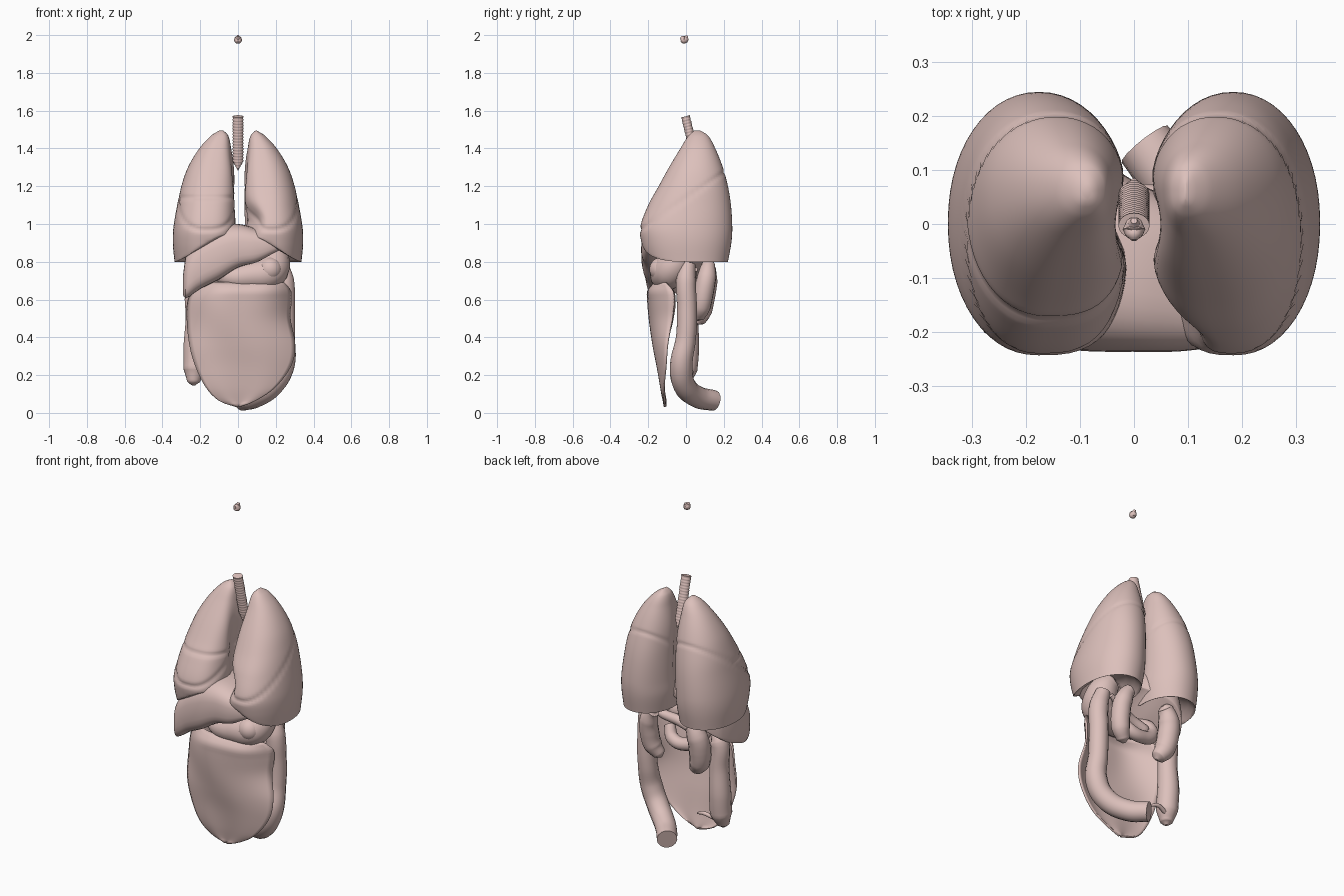
import bpy, bmesh, math
from mathutils import Vector

if "Cube" in bpy.data.objects:
    bpy.data.objects.remove(bpy.data.objects["Cube"])

flesh = bpy.data.materials.new("flesh")
flesh.diffuse_color = (.72, .53, .5, 1)
flesh.use_nodes = True
flesh.node_tree.nodes["Principled BSDF"].inputs["Base Color"].default_value = flesh.diffuse_color


def keyed(keys, t):
    """Smoothly interpolate rows (t, a, b, ...) sorted by rising t."""
    t = max(keys[0][0], min(keys[-1][0], t))
    i = 0
    while i < len(keys) - 2 and t > keys[i + 1][0]:
        i += 1
    p0, p1, p2, p3 = (keys[max(0, min(len(keys) - 1, i + k))] for k in (-1, 0, 1, 2))
    h = p2[0] - p1[0]
    u = (t - p1[0]) / h
    out = []
    for a, b, c, d in zip(p0[1:], p1[1:], p2[1:], p3[1:]):
        m1 = (c - a) / (p2[0] - p0[0]) * h
        m2 = (d - b) / (p3[0] - p1[0]) * h
        out.append((2*u**3 - 3*u*u + 1)*b + (u**3 - 2*u*u + u)*m1
                   + (3*u*u - 2*u**3)*c + (u**3 - u*u)*m2)
    return out


def finish(ob, angle=50):
    bpy.ops.object.select_all(action='DESELECT')
    ob.select_set(True)
    bpy.context.view_layer.objects.active = ob
    if ob.type == 'CURVE':
        bpy.ops.object.convert(target='MESH')
        ob = bpy.context.object
    ob.data.materials.clear()
    ob.data.materials.append(flesh)
    bpy.ops.object.shade_smooth_by_angle(angle=math.radians(angle))
    return ob


def mesh_object(name, bm):
    bmesh.ops.remove_doubles(bm, verts=bm.verts[:], dist=0.0002)
    bmesh.ops.recalc_face_normals(bm, faces=bm.faces[:])
    me = bpy.data.meshes.new(name)
    bm.to_mesh(me)
    bm.free()
    ob = bpy.data.objects.new(name, me)
    bpy.context.collection.objects.link(ob)
    return ob


def loft(name, rings, closed=True, caps=True):
    bm = bmesh.new()
    rows = [[bm.verts.new(p) for p in r] for r in rings]
    n = len(rows[0])
    for a, b in zip(rows, rows[1:]):
        for i in range(n if closed else n - 1):
            j = (i + 1) % n
            bm.faces.new((a[i], a[j], b[j], b[i]))
    if caps:
        bm.faces.new(rows[0])
        bm.faces.new(rows[-1])
    return mesh_object(name, bm)


def tube(name, pts):
    """Organic tube through (x, y, z, radius) points."""
    cu = bpy.data.curves.new(name, 'CURVE')
    cu.dimensions = '3D'
    cu.bevel_depth = 1.0
    cu.bevel_resolution = 5
    cu.resolution_u = 8
    cu.use_fill_caps = True
    sp = cu.splines.new('BEZIER')
    sp.bezier_points.add(len(pts) - 1)
    for bp, p in zip(sp.bezier_points, pts):
        bp.co, bp.radius = p[:3], p[3]
        bp.handle_left_type = bp.handle_right_type = 'AUTO'
    ob = bpy.data.objects.new(name, cu)
    bpy.context.collection.objects.link(ob)
    return finish(ob)


def power(v, e):
    return math.copysign(abs(v) ** e, v)


# Lungs: z, inner x, outer x, front y, back y
LUNG = [(.79, .03, .335, -.2, .22), (.9, .012, .345, -.235, .24),
        (.98, .01, .342, -.243, .245), (1.1, .01, .322, -.2, .238),
        (1.2, .012, .3, -.145, .222), (1.3, .018, .265, -.09, .195),
        (1.4, .035, .205, -.03, .155), (1.47, .052, .14, .015, .115),
        (1.495, .078, .098, .045, .075)]


def lung_base(x, y):
    return .8 + .2 * max(0, min(1, -y / .24)) * max(0, 1 - abs(x) / .34)


def lung(name, side):
    rings = []
    for k in range(71):
        z = 1.495 - .705 * k / 70
        xi, xo, yf, yb = keyed(LUNG, z)
        xi += .015 if side > 0 else 0
        cx, cy = (xi + xo) / 2, (yf + yb) / 2
        ring = []
        for i in range(56):
            a = 2 * math.pi * i / 56
            # round outer and back sides, squarer inner front corner
            e = .7 if math.cos(a) < 0 and math.sin(a) < 0 else .95
            c, s = power(math.cos(a), e), power(math.sin(a), e)
            x, y = cx + (xo - xi) / 2 * c, cy + (yb - yf) / 2 * s
            # hollow towards the windpipe, and the notch on one side
            if c < 0:
                x += .04 * -c * math.exp(-((y - .01) / .05) ** 2 - ((z - 1.1) / .2) ** 2)
                if side > 0:
                    x += .07 * -c * math.exp(-((y + .2) / .12) ** 2 - ((z - 1.02) / .08) ** 2)
            # fissures between lobes
            g = math.exp(-((z - 1.135 - .68 * y) / .011) ** 2)
            if side < 0 and y < 0:
                g = max(g, math.exp(-((z - 1.14) / .01) ** 2))
            f = 1 - .035 * g
            x, y = cx + (x - cx) * f, cy + (y - cy) * f
            ring.append((side * x, y, max(z, lung_base(x, y))))
        rings.append(ring)
    last = rings[-1]
    mid = sum((Vector(p) for p in last), Vector()) / len(last)
    for f, up in ((.93, .01), (.8, .035), (.55, .06), (.25, .07)):
        rings.append([(mid.x + (p[0] - mid.x) * f, mid.y + (p[1] - mid.y) * f,
                       mid.z + (p[2] - mid.z) * f + up) for p in last])
    finish(loft(name, rings))


lung("right_lung", -1)
lung("left_lung", 1)

# Windpipe with cartilage rings, tapering at its fork
rings = []
for k in range(73):
    t = k / 72
    z = 1.57 - .28 * t
    r = .029 if k % 4 < 2 else .027
    w = 1 if t < .85 else 1 - (t - .85) / .15 * .85
    rings.append([(r * w * math.cos(a), -.003 + .068 * t + .8 * r * math.sin(a), z + .006 * math.sin(a))
                  for a in (2 * math.pi * i / 20 for i in range(20))])
finish(loft("windpipe", rings), 30)

# Liver: x, lower z, upper z, front y, back y
LIVER = [(-.292, .61, .72, -.16, -.05), (-.28, .575, .83, -.2, .05), (-.2, .615, .94, -.22, .14),
         (-.1, .665, .995, -.235, .14), (0, .735, 1.0, -.237, .08), (.1, .77, .975, -.235, .03),
         (.2, .835, .94, -.215, -.04), (.26, .87, .91, -.17, -.08)]
rings = []
for k in range(41):
    x = -.292 + .552 * k / 40
    zl, zu, yf, yb = keyed(LIVER, x)
    ring = []
    for i in range(36):
        a = 2 * math.pi * i / 36
        c, s = power(math.cos(a), .7), power(math.sin(a), .7)
        y = (yf + yb) / 2 + (yb - yf) / 2 * c
        z = (zl + zu) / 2 + (zu - zl) / 2 * s
        ring.append((x, y, z + (.4 * (y - yf) * -s if s < 0 else 0)))
    rings.append(ring)
finish(loft("liver", rings))

# Stomach and the rounded bulge on its front
tube("stomach", [(.14, .0, .9, .02), (.155, -.01, .885, .06), (.185, -.04, .82, .085),
                 (.17, -.09, .75, .092), (.07, -.11, .725, .08), (-.05, -.11, .72, .058),
                 (-.1, -.06, .74, .033)])
bpy.ops.mesh.primitive_uv_sphere_add(segments=24, ring_count=14, radius=.064, location=(.17, -.13, .76))
bpy.context.object.name = "stomach_bulge"
finish(bpy.context.object)

# Omentum apron: z, left x, right x, front y, sideways curl
APRON = [(.035, -.01, .01, -.11, .0), (.06, -.09, .08, -.115, .005), (.13, -.165, .19, -.13, .012),
         (.25, -.225, .28, -.15, .04), (.36, -.255, .3, -.17, .07), (.5, -.268, .275, -.19, .12),
         (.6, -.262, .28, -.2, .14), (.65, -.23, .275, -.2, .13), (.69, -.18, .24, -.165, .06)]
rows = []
for k in range(41):
    z = .035 + .655 * k / 40
    xl, xr, yf, curl = keyed(APRON, z)
    row = []
    for i in range(25):
        u = i / 12 - 1
        row.append(((xl + xr) / 2 + (xr - xl) / 2 * u,
                    yf + curl * abs(u) ** 3 + .003 * math.sin(5 * u + 11 * z), z))
    rows.append(row)
apron = loft("omentum", rows, closed=False, caps=False)
mod = apron.modifiers.new("thickness", 'SOLIDIFY')
mod.thickness, mod.offset = .01, 0
finish(apron)

# Large intestine
tube("descending_colon", [(.225, .01, .79, .04), (.245, .0, .7, .053), (.25, .005, .55, .053),
                          (.25, .0, .4, .053), (.24, -.025, .25, .06), (.185, -.01, .15, .06),
                          (.09, .06, .085, .058), (.02, .148, .065, .055)])
tube("ascending_colon", [(-.2, .01, .7, .03), (-.225, .01, .66, .05), (-.225, .01, .5, .053),
                         (-.23, .01, .35, .06), (-.23, .0, .23, .06), (-.235, -.01, .165, .035),
                         (-.235, -.01, .145, .008)])
tube("appendix", [(-.2, .02, .2, .012), (-.14, .03, .215, .011), (-.09, .02, .2, .006)])

# Kidneys
for side, name, dx, dz, k in ((-1, "right_kidney", .145, -.02, 1.2), (1, "left_kidney", .16, 0, 1.05)):
    tube(name, [(side * (dx - .045), .125, .795 + dz, .008), (side * (dx - .03), .12, .785 + dz, .034 * k),
                (side * (dx + .005), .11, .72 + dz, .048 * k), (side * (dx + .012), .095, .64 + dz, .05 * k),
                (side * dx, .08, .56 + dz, .048 * k), (side * (dx - .03), .065, .51 + dz, .034 * k),
                (side * (dx - .04), .06, .49 + dz, .008)])

# Duodenum loop and pancreas
tube("duodenum", [(-.08, -.07, .74, .03), (-.115, -.02, .71, .036), (-.1, .02, .63, .038),
                  (-.03, .035, .595, .036), (.06, .035, .605, .036), (.1, .01, .67, .03)])
tube("pancreas", [(-.1, .0, .65, .015), (-.07, .0, .665, .032), (.03, .0, .7, .03),
                  (.12, .03, .73, .026), (.2, .05, .76, .012)])

# Small gland at the top
tube("gland", [(0, -.03, 1.985, .006), (0, -.022, 1.983, .014), (0, -.01, 1.975, .021),
               (0, .003, 1.98, .015), (0, .01, 1.985, .006)])
tube("gland_stalk", [(0, -.005, 1.965, .014), (0, .0, 1.985, .012), (0, .006, 1.998, .006)])
